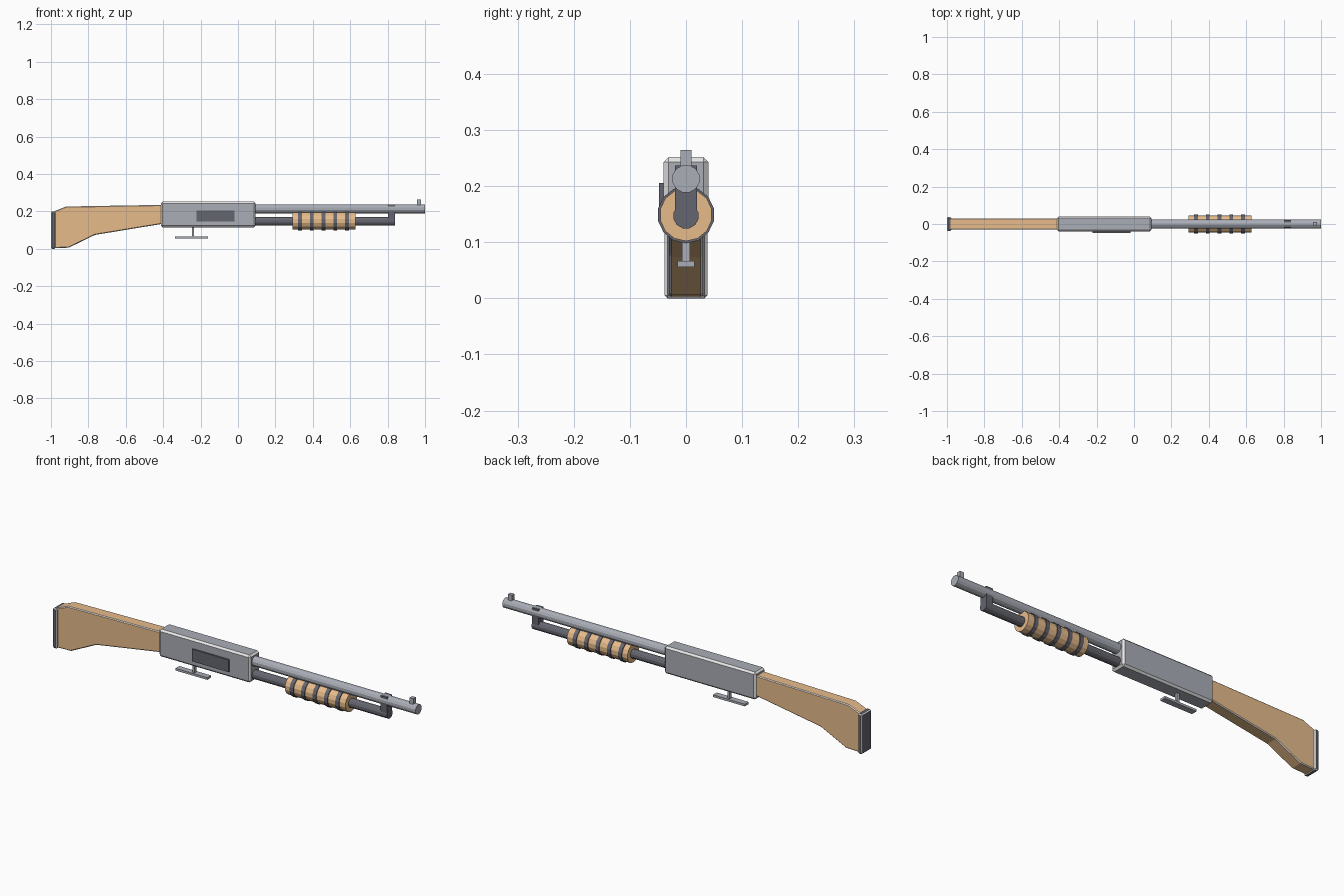
import bpy, bmesh, math
from mathutils import Matrix

cube = bpy.data.objects.get("Cube")
if cube:
    bpy.data.objects.remove(cube, do_unlink=True)


def material(name, rgb):
    m = bpy.data.materials.new(name)
    m.use_nodes = True
    m.diffuse_color = (*rgb, 1)
    bsdf = next(n for n in m.node_tree.nodes if n.type == 'BSDF_PRINCIPLED')
    bsdf.inputs["Base Color"].default_value = (*rgb, 1)
    return m


STEEL = material("grey steel", (0.40, 0.42, 0.47))
DARK = material("dark steel", (0.13, 0.13, 0.16))
WOOD = material("light wood", (0.80, 0.50, 0.26))
EDGE = material("pale worn edge", (0.80, 0.80, 0.80))


def finish(name, bm, mat, bevel=0):
    """Make the object; bevelled edges take the pale edge colour."""
    bmesh.ops.recalc_face_normals(bm, faces=bm.faces)
    mesh = bpy.data.meshes.new(name)
    bm.to_mesh(mesh)
    bm.free()
    mesh.materials.append(mat)
    ob = bpy.data.objects.new(name, mesh)
    bpy.context.collection.objects.link(ob)
    if bevel:
        mesh.materials.append(EDGE)
        mod = ob.modifiers.new("edge bevel", 'BEVEL')
        mod.width = bevel
        mod.segments = 1
        mod.material = 1
    return ob


def box(name, mat, x, y, z, bevel=0):
    """Box from (min, max) pairs."""
    bm = bmesh.new()
    bmesh.ops.create_cube(bm, size=1)
    for v in bm.verts:
        for i, (lo, hi) in enumerate((x, y, z)):
            v.co[i] = hi if v.co[i] > 0 else lo
    return finish(name, bm, mat, bevel)


def tube(name, mat, x0, x1, z, radius, sides):
    """Solid cylinder along x with a flat facet at top and bottom."""
    bm = bmesh.new()
    spin = Matrix.Rotation(math.pi / 2, 4, 'Y') @ Matrix.Rotation(math.pi / sides, 4, 'Z')
    bmesh.ops.create_cone(bm, cap_ends=True, segments=sides, radius1=radius,
                          radius2=radius, depth=x1 - x0,
                          matrix=Matrix.Translation(((x0 + x1) / 2, 0, z)) @ spin)
    return finish(name, bm, mat)


# Shoulder stock: side profile extruded across y
profile = [(-0.985, 0.003), (-0.905, 0.006), (-0.765, 0.074), (-0.40, 0.134),
           (-0.40, 0.235), (-0.92, 0.226), (-0.985, 0.2)]
bm = bmesh.new()
face = bm.faces.new([bm.verts.new((x, -0.03, z)) for x, z in profile])
side = bmesh.ops.extrude_face_region(bm, geom=[face])
for v in side["geom"]:
    if isinstance(v, bmesh.types.BMVert):
        v.co.y = 0.03
finish("stock", bm, WOOD, 0.004)
box("butt_pad", DARK, (-1, -0.977), (-0.038, 0.038), (0, 0.2), 0.005)

# Receiver with ejection port
box("receiver", STEEL, (-0.412, 0.094), (-0.04, 0.04), (0.115, 0.252), 0.009)
box("ejection_port", DARK, (-0.222, -0.018), (-0.048, -0.035), (0.145, 0.206))

# Trigger post and bar
box("trigger_post", STEEL, (-0.247, -0.235), (-0.007, 0.007), (0.064, 0.12))
box("trigger_bar", STEEL, (-0.336, -0.16), (-0.015, 0.015), (0.056, 0.067))

# Barrel, magazine tube, clamp and sight
tube("barrel", STEEL, 0.08, 1.0, 0.213, 0.025, 12)
tube("magazine_tube", DARK, 0.08, 0.84, 0.147, 0.023, 12)
box("barrel_clamp", DARK, (0.803, 0.84), (-0.02, 0.02), (0.149, 0.237))
box("front_sight", STEEL, (0.957, 0.979), (-0.01, 0.01), (0.23, 0.264))

# Sliding fore-end with grip rings
tube("fore_end", WOOD, 0.292, 0.627, 0.149, 0.047, 14)
for i in range(5):
    x = 0.331 + 0.063 * i
    tube(f"grip_ring_{i + 1}", DARK, x - 0.01, x + 0.01, 0.149, 0.051, 14)
